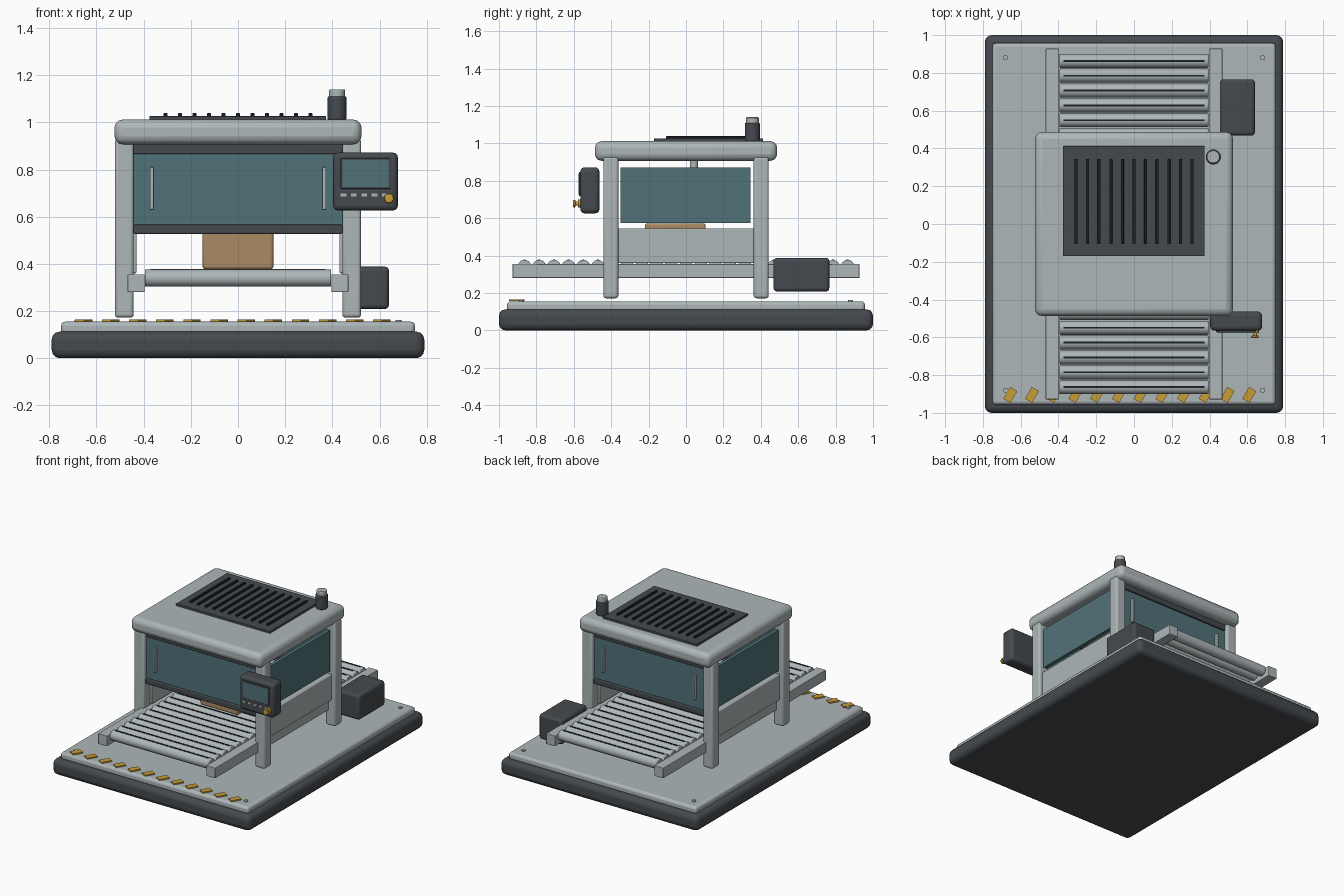
import bpy
from math import radians

if "Cube" in bpy.data.objects:
    bpy.data.objects.remove(bpy.data.objects["Cube"], do_unlink=True)


def material(name, rgb):
    m = bpy.data.materials.new(name)
    m.use_nodes = True
    m.diffuse_color = (*rgb, 1)
    bsdf = m.node_tree.nodes["Principled BSDF"]
    bsdf.inputs["Base Color"].default_value = (*rgb, 1)
    bsdf.inputs["Roughness"].default_value = 0.6
    return m


LIGHT = material("light grey metal", (0.42, 0.47, 0.48))
DARK = material("charcoal", (0.06, 0.068, 0.077))
BLACK = material("slot black", (0.012, 0.014, 0.017))
GLASS = material("teal glass", (0.083, 0.17, 0.19))
CARD = material("cardboard", (0.41, 0.26, 0.125))
YELLOW = material("safety yellow", (0.58, 0.34, 0.04))


def finish(name, mat, bevel, segments=3):
    ob = bpy.context.object
    ob.name = name
    ob.data.materials.append(mat)
    if bevel:
        bpy.ops.object.transform_apply(location=False, rotation=False, scale=True)
        mod = ob.modifiers.new("Rounded edges", 'BEVEL')
        mod.width = bevel
        mod.segments = segments
        mod.limit_method = 'ANGLE'
        bpy.ops.object.shade_smooth_by_angle(angle=radians(35))
    return ob


def box(name, x, y, z, mat, bevel=0.0, turn=0.0):
    """Box spanning the (low, high) pairs x, y and z."""
    spans = (x, y, z)
    bpy.ops.mesh.primitive_cube_add(size=1, location=[(a + b) / 2 for a, b in spans],
                                    rotation=(0, 0, turn))
    bpy.context.object.scale = [b - a for a, b in spans]
    return finish(name, mat, bevel)


def rod(name, centre, radius, length, axis, mat, bevel=0.0, sides=24):
    turn = {'x': (0, radians(90), 0), 'y': (radians(90), 0, 0), 'z': (0, 0, 0)}[axis]
    bpy.ops.mesh.primitive_cylinder_add(vertices=sides, radius=radius, depth=length,
                                        location=centre, rotation=turn)
    ob = finish(name, mat, bevel, 2)
    bpy.ops.object.shade_smooth_by_angle(angle=radians(35))
    return ob


def around(c, half):
    return (c - half, c + half)


# Plinth and deck
box("plinth", (-0.79, 0.79), (-1, 1), (0, 0.113), DARK, 0.035)
box("deck", (-0.75, 0.75), (-0.957, 0.957), (0.10, 0.155), LIGHT, 0.018)
for sx in (-1, 1):
    for sy in (-1, 1):
        rod("deck_bolt", (sx * 0.68, sy * 0.88, 0.157), 0.013, 0.012, 'z', LIGHT, sides=12)

# Warning stripes along the front of the deck
for i in range(12):
    x = -0.655 + i * 0.115
    box("warning_stripe", around(x, 0.022), around(-0.905, 0.036), (0.156, 0.165),
        YELLOW, turn=radians(-30))

# Conveyor rails and rollers
for s in (-1, 1):
    box("conveyor_rail", around(s * 0.432, 0.036), (-0.928, 0.928), (0.28, 0.355), LIGHT, 0.004)
for i in range(23):
    y = (i - 11) * 0.0785
    rod("roller", (0, y, 0.34), 0.037, 0.79, 'x', LIGHT, 0.005)
    box("roller_line", (-0.372, 0.372), around(y, 0.005), (0.372, 0.3785), BLACK)

# Frame: legs, side panels and side windows
for sx in (-1, 1):
    for sy in (-1, 1):
        box("leg", around(sx * 0.482, 0.04), around(sy * 0.402, 0.04), (0.172, 0.93), LIGHT, 0.014)
    box("side_panel", around(sx * 0.462, 0.032), (-0.37, 0.37), (0.36, 0.545), LIGHT, 0.006)
    box("side_window", around(sx * 0.482, 0.012), (-0.35, 0.345), (0.575, 0.87), GLASS)

# Front and back doors with trims and handles
for s in (-1, 1):
    box("door_window", (-0.443, 0.443), around(s * 0.4, 0.012), (0.56, 0.87), GLASS)
    box("door_top_trim", (-0.443, 0.443), around(s * 0.398, 0.024), (0.866, 0.915), DARK, 0.004)
    box("door_bottom_trim", (-0.443, 0.443), around(s * 0.4, 0.024), (0.527, 0.566), DARK, 0.006)
    for sx in (-1, 1):
        box("door_handle", around(sx * 0.366, 0.008), around(s * 0.424, 0.013), (0.63, 0.81),
            LIGHT, 0.004)

# Roof with vent and louvres
box("roof", (-0.524, 0.524), (-0.487, 0.487), (0.907, 1.012), LIGHT, 0.036)
box("vent_plate", (-0.376, 0.374), (-0.17, 0.412), (1.005, 1.027), DARK, 0.003)
for i in range(11):
    box("vent_louvre", around((i - 5) * 0.0615, 0.008), (-0.106, 0.344), (1.02, 1.039), BLACK, 0.002)

# Signal beacon
rod("beacon_base", (0.42, 0.355, 1.06), 0.04, 0.1, 'z', DARK, 0.006)
rod("beacon_lamp", (0.42, 0.355, 1.12), 0.034, 0.04, 'z', LIGHT, 0.005)

# Carton and the nozzle above it
box("carton", (-0.15, 0.15), (-0.22, 0.105), (0.377, 0.572), CARD, 0.012)
rod("nozzle", (0, 0.043, 0.80), 0.022, 0.23, 'z', LIGHT, 0.008)

# Drive motor housing
box("motor_housing", (0.457, 0.64), (0.468, 0.766), (0.208, 0.388), DARK, 0.018)

# Control panel
box("control_panel", (0.403, 0.678), (-0.565, -0.463), (0.626, 0.872), DARK, 0.022)
box("screen_frame", (0.435, 0.647), (-0.572, -0.56), (0.718, 0.848), DARK, 0.003)
box("screen", (0.443, 0.638), (-0.576, -0.567), (0.726, 0.84), GLASS)
for i in range(5):
    box("panel_button", around(0.447 + i * 0.044, 0.012), (-0.571, -0.562), around(0.692, 0.006), LIGHT)
rod("stop_button_collar", (0.64, -0.57, 0.678), 0.022, 0.016, 'y', YELLOW)
rod("stop_button_stem", (0.64, -0.583, 0.678), 0.011, 0.03, 'y', YELLOW)
rod("stop_button_head", (0.64, -0.597, 0.678), 0.02, 0.014, 'y', YELLOW, 0.004)
